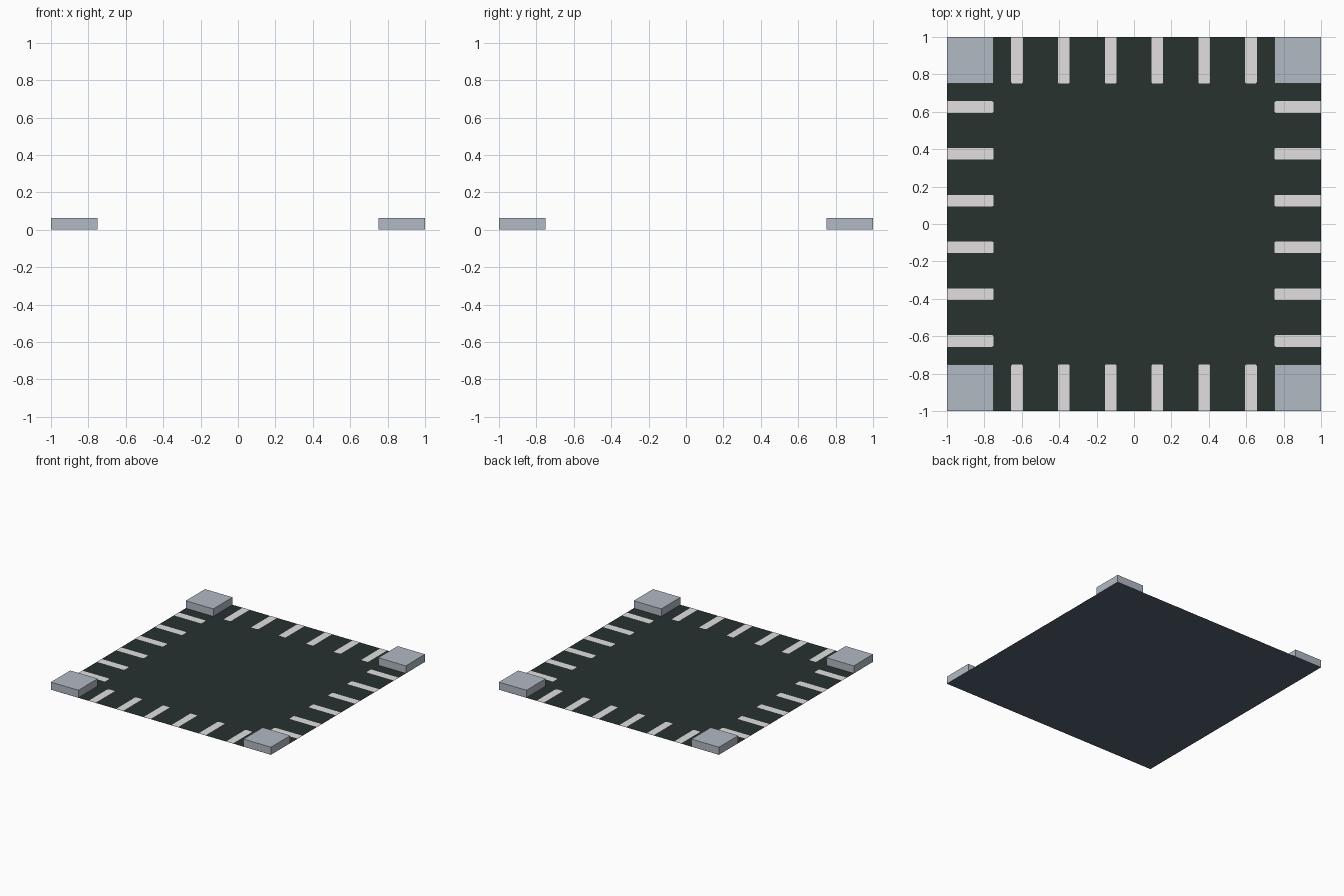
import bpy, bmesh, math

if "Cube" in bpy.data.objects:
    bpy.data.objects.remove(bpy.data.objects["Cube"])

def material(name, rgb):
    m = bpy.data.materials.new(name)
    m.diffuse_color = (*rgb, 1)
    m.use_nodes = True
    m.node_tree.nodes["Principled BSDF"].inputs["Base Color"].default_value = m.diffuse_color
    return m

dark = material("dark green black", (0.021, 0.032, 0.030))
under = material("dark slate", (0.094, 0.118, 0.172))
pale = material("pale grey", (0.75, 0.74, 0.74))
steel = material("steel grey", (0.44, 0.49, 0.55))

def make(name, bm, mat):
    me = bpy.data.meshes.new(name)
    bm.to_mesh(me)
    bm.free()
    me.materials.append(mat)
    ob = bpy.data.objects.new(name, me)
    bpy.context.collection.objects.link(ob)
    return ob

def box(name, lo, hi, mat):
    bm = bmesh.new()
    bmesh.ops.create_cube(bm, size=1)
    for v in bm.verts:
        v.co = [hi[i] if v.co[i] > 0 else lo[i] for i in range(3)]
    return make(name, bm, mat)

def sheet(name, z, up, mat):
    bm = bmesh.new()
    pts = [(-1, -1), (1, -1), (1, 1), (-1, 1)]
    bm.faces.new([bm.verts.new((x, y, z)) for x, y in (pts if up else pts[::-1])])
    return make(name, bm, mat)

# Floor sheet with a differently coloured underside
sheet("floor_top", 0.001, True, dark)
sheet("floor_underside", 0, False, under)

# Corner blocks
for sx in (-1, 1):
    for sy in (-1, 1):
        x, y = sorted((sx, sx * 0.75)), sorted((sy, sy * 0.75))
        box("corner_block", (x[0], y[0], 0.0005), (x[1], y[1], 0.0625), steel)

# Painted edge stripes with softly rounded inner ends
def stripe(offset, angle):
    h, r = 0.0313, 0.01
    pts = [(1, -h), (1, h)]
    for cy, start in ((h - r, 90), (r - h, 0)):
        for k in range(4):
            a = math.radians(start - 30 * k)
            pts.append((0.75 + r - r * math.cos(a), cy + r * math.sin(a)))
    c, s = math.cos(angle), math.sin(angle)
    bm = bmesh.new()
    bm.faces.new([bm.verts.new((x * c - (y + offset) * s, x * s + (y + offset) * c, 0.002))
                  for x, y in pts])
    make("edge_stripe", bm, pale)

for side in range(4):
    for k in range(6):
        stripe(-0.625 + 0.25 * k, side * math.pi / 2)
